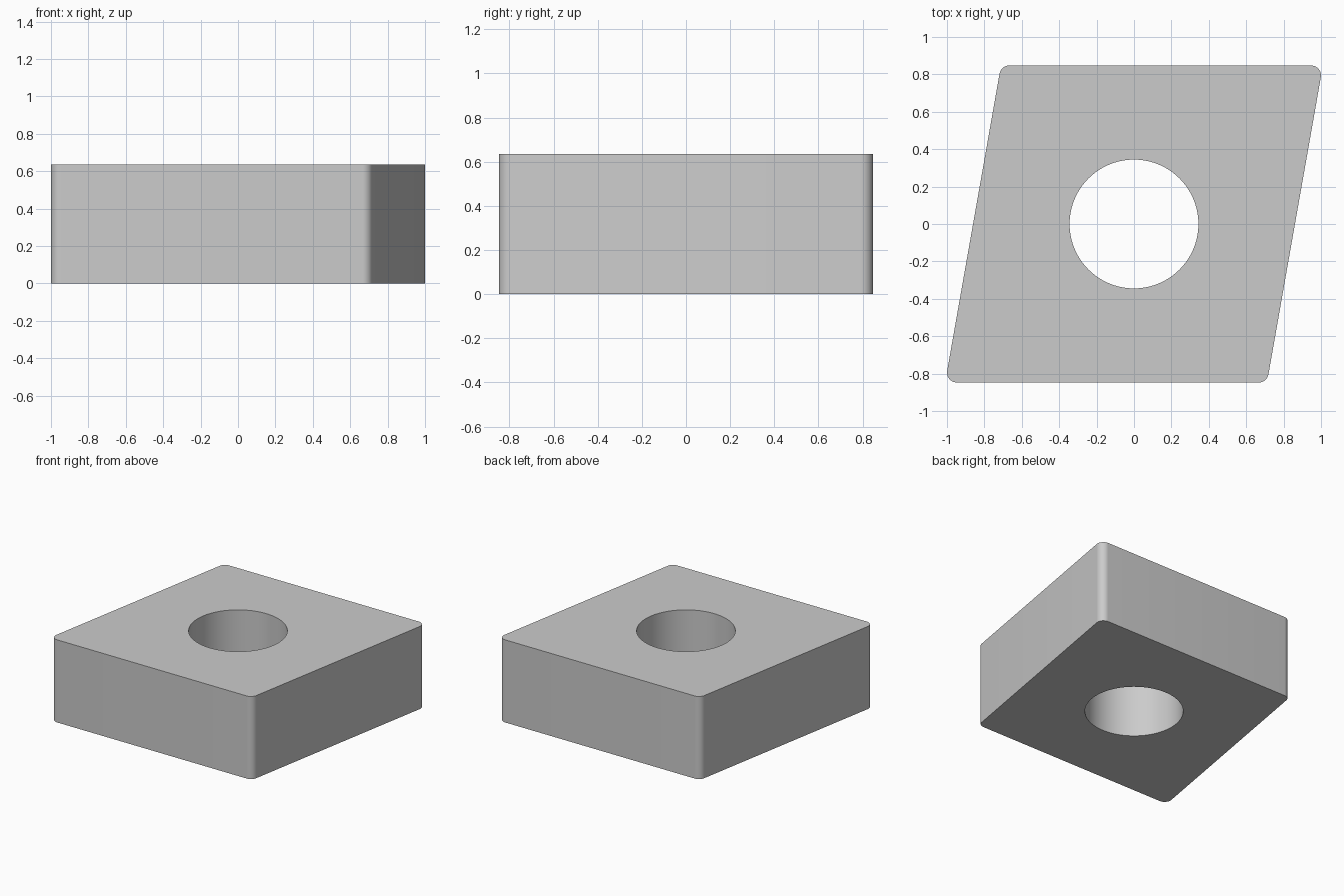
import bpy, bmesh
from math import radians, sin, cos, tan, pi

if "Cube" in bpy.data.objects:
    bpy.data.objects.remove(bpy.data.objects["Cube"])

H = 0.8475        # half the distance between opposite sides
R = 0.0534        # corner radius
THICK = 0.636
HOLE_R = 0.3443


def arc(cx, cy, r, a0, a1, n):
    """Points on an arc, angles in degrees."""
    return [(cx + r * cos(radians(a0 + (a1 - a0) * i / n)),
             cy + r * sin(radians(a0 + (a1 - a0) * i / n))) for i in range(n + 1)]


def add_loop(bm, pts):
    vs = [bm.verts.new((x, y, 0)) for x, y in pts]
    return [bm.edges.new((vs[i - 1], vs[i])) for i in range(len(vs))]


# Rounded 80-degree rhombus outline: one half, then its half-turn copy
c = H - R
half = arc(c / tan(radians(40)), c, R, -10, 90, 12)
half += arc(-c * tan(radians(40)), c, R, 90, 170, 12)
outline = half + [(-x, -y) for x, y in half]
hole = arc(0, 0, HOLE_R, 0, 360, 96)[:-1]

# Plate with a through hole
bm = bmesh.new()
edges = add_loop(bm, outline) + add_loop(bm, hole)
bmesh.ops.triangle_fill(bm, use_beauty=True, use_dissolve=False,
                        edges=edges, normal=(0, 0, 1))
ext = bmesh.ops.extrude_face_region(bm, geom=bm.faces[:], use_keep_orig=True)
top = [g for g in ext["geom"] if isinstance(g, bmesh.types.BMVert)]
bmesh.ops.translate(bm, verts=top, vec=(0, 0, THICK))
bmesh.ops.recalc_face_normals(bm, faces=bm.faces[:])

mesh = bpy.data.meshes.new("rhombic_plate")
bm.to_mesh(mesh)
bm.free()
plate = bpy.data.objects.new("rhombic_plate", mesh)
bpy.context.collection.objects.link(plate)
bpy.context.view_layer.objects.active = plate
plate.select_set(True)
bpy.ops.object.shade_smooth_by_angle(angle=radians(30))
